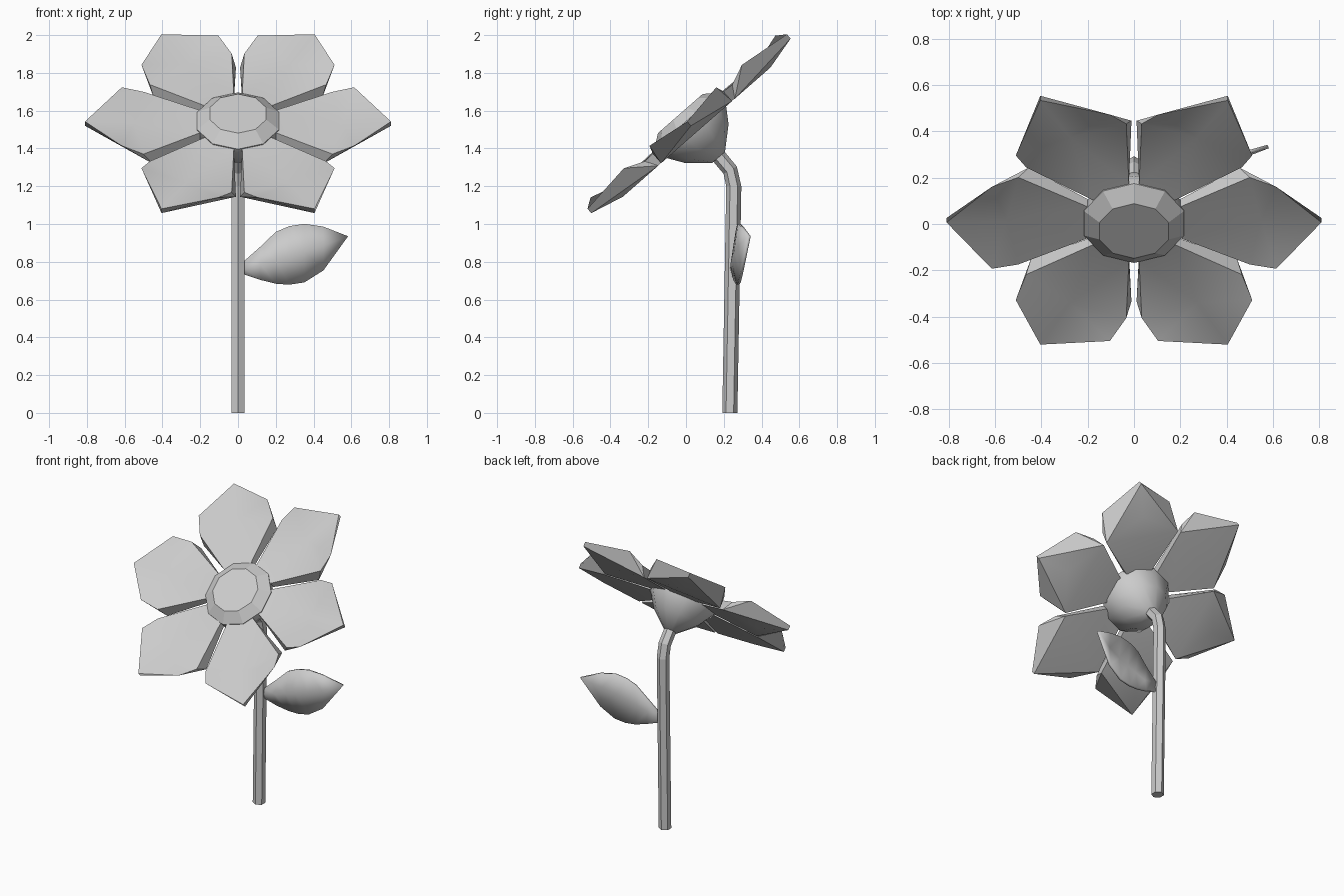
import bpy, bmesh
from math import radians, sin, cos, pi
from mathutils import Matrix, Vector

if "Cube" in bpy.data.objects:
    bpy.data.objects.remove(bpy.data.objects["Cube"])

# the head is tilted forwards about its centre
HEAD = Matrix.Translation((0, 0, 1.55)) @ Matrix.Rotation(radians(41.2), 4, 'X')


def make(name, verts, faces, matrix=None, smooth=30):
    me = bpy.data.meshes.new(name)
    me.from_pydata(verts, [], faces)
    if matrix:
        me.transform(matrix)
    bm = bmesh.new()
    bm.from_mesh(me)
    bmesh.ops.recalc_face_normals(bm, faces=bm.faces)
    bm.to_mesh(me)
    bm.free()
    ob = bpy.data.objects.new(name, me)
    bpy.context.collection.objects.link(ob)
    if smooth:
        bpy.ops.object.select_all(action='DESELECT')
        ob.select_set(True)
        bpy.context.view_layer.objects.active = ob
        bpy.ops.object.shade_smooth_by_angle(angle=radians(smooth))
    return ob


def skin(rings, caps=True):
    """Join equal-sized closed rings into a tube."""
    n = len(rings[0])
    verts = [v for r in rings for v in r]
    faces = [(k * n + i, k * n + (i + 1) % n, (k + 1) * n + (i + 1) % n, (k + 1) * n + i)
             for k in range(len(rings) - 1) for i in range(n)]
    if caps:
        faces += [tuple(range(n)), tuple(range(len(verts) - n, len(verts)))]
    return verts, faces


# petals: dished top, faceted keel underneath
half = [(.20, .09, -.01), (.50, .25, -.02), (.615, .235, .025),   # top edge: 0-2
        (.20, .09, -.06), (.455, .25, -.085)]                     # bottom edge: 3-4
petal = half + [(x, -y, z) for x, y, z in half]
petal += [(.81, 0, -.01), (.81, 0, -.04), (.55, 0, -.025), (.60, 0, -.085)]
TIP, TIPB, MID, KEEL = 10, 11, 12, 13
faces = [(0, 5, MID), (0, 3, 8, 5), (KEEL, 4, 3, 8, 9)]
for o in (0, 5):
    faces += [(MID, o, o + 1), (MID, o + 1, o + 2), (MID, o + 2, TIP),
              (KEEL, TIPB, o + 4), (o, o + 1, o + 4, o + 3),
              (o + 1, o + 2, o + 4), (o + 2, TIP, TIPB, o + 4)]
for i in range(6):
    make(f"petal_{i + 1}", petal, faces, HEAD @ Matrix.Rotation(i * pi / 3, 4, 'Z'))

# flower centre and the cup behind it
N = 10
profile = [(.157, .046), (.228, -.005), (.225, -.06), (.155, -.165), (.045, -.262)]
rings = [[(r * cos(pi / 2 + 2 * pi * i / N), r * sin(pi / 2 + 2 * pi * i / N), h)
          for i in range(N)] for r, h in profile]
make("flower_centre", *skin(rings[:2], False), HEAD, 0)
make("centre_disc", rings[0], [tuple(range(N))], HEAD, 0)
make("flower_cup", *skin(rings[1:]), HEAD, 45)

# six-sided stem swept along a bent path in the y-z plane
path = [Vector(p) for p in ((0, .232, 0), (0, .253, 1.2), (0, .234, 1.285), (0, .155, 1.38))]
rings = []
for i, p in enumerate(path):
    t = (path[min(i + 1, 3)] - path[max(i - 1, 0)]).normalized()
    side = Vector((1, 0, 0))
    out = Vector((0, 0, 1)).cross(side) if i == 0 else t.cross(side)
    rings.append([p + .04 * (sin(k * pi / 3) * side + cos(k * pi / 3) * out) for k in range(6)])
make("stem", *skin(rings), None, 0)

# leaf: stations of x, upper z, rib z, lower z, edge y, rib y
stations = [(.03, .80, .765, .735, .250, .242), (.12, .88, .785, .705, .258, .243),
            (.20, .957, .81, .685, .270, .247), (.27, .987, .83, .68, .276, .252),
            (.35, 1.0, .855, .692, .283, .262), (.45, .985, .885, .755, .298, .285)]
verts = []
for x, up, rib, low, ye, yr in stations:
    verts += [(x, ye, up), (x, yr, rib), (x, ye, low)]
verts.append((.58, .335, .935))
faces = [(3 * k + j, 3 * k + j + 1, 3 * k + j + 4, 3 * k + j + 3)
         for k in range(5) for j in range(2)] + [(15, 16, 18), (16, 17, 18)]
leaf = make("leaf", verts, faces, None, 35)
mod = leaf.modifiers.new("thickness", 'SOLIDIFY')
mod.thickness = .016
mod.offset = 0
